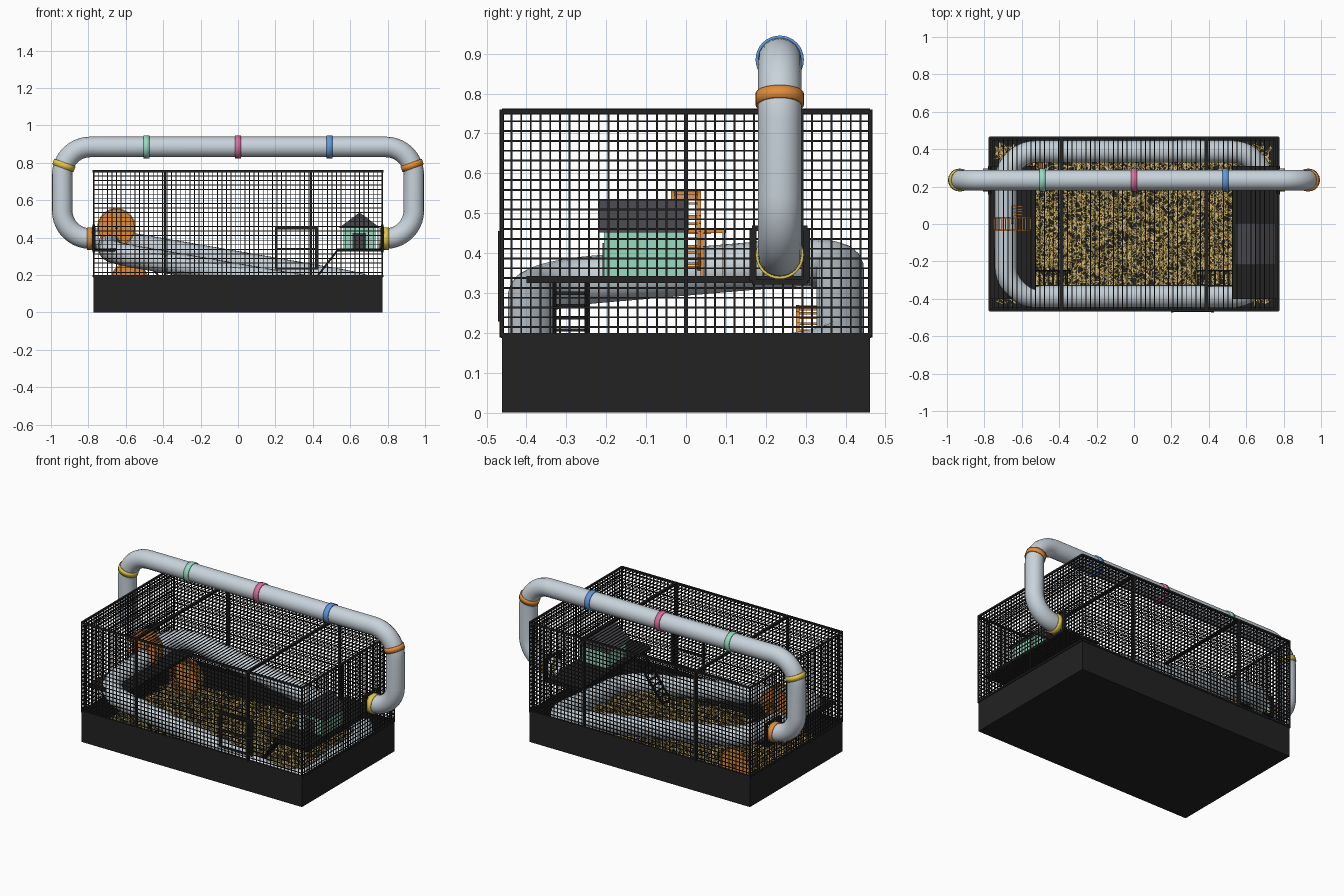
import bpy, bmesh, math, random
from mathutils import Vector, Matrix

if "Cube" in bpy.data.objects:
    bpy.data.objects.remove(bpy.data.objects["Cube"])
random.seed(4)


def material(name, rgb):
    m = bpy.data.materials.new(name)
    m.use_nodes = True
    m.diffuse_color = (*rgb, 1)
    m.node_tree.nodes["Principled BSDF"].inputs["Base Color"].default_value = (*rgb, 1)
    return m


BLACK = material("black plastic", (0.016, 0.016, 0.016))
ROOF = material("dark grey", (0.07, 0.07, 0.08))
TUBE = material("pale grey", (0.58, 0.65, 0.71))
ORANGE = material("orange", (0.78, 0.27, 0.04))
YELLOW = material("yellow", (0.78, 0.58, 0.07))
MINT = material("mint", (0.31, 0.72, 0.53))
PINK = material("pink", (0.72, 0.16, 0.34))
BLUE = material("blue", (0.11, 0.32, 0.75))
STRAW = material("straw", (0.66, 0.48, 0.15))


def finish(name, bm, mat, smooth=False):
    me = bpy.data.meshes.new(name)
    bm.to_mesh(me)
    bm.free()
    me.materials.append(mat)
    ob = bpy.data.objects.new(name, me)
    bpy.context.collection.objects.link(ob)
    if smooth:
        bpy.ops.object.select_all(action='DESELECT')
        ob.select_set(True)
        bpy.context.view_layer.objects.active = ob
        bpy.ops.object.shade_smooth_by_angle(angle=math.radians(40))
    return ob


def box(bm, lo, hi):
    lo, hi = Vector(lo), Vector(hi)
    m = Matrix.Translation((lo + hi) / 2) @ Matrix.Diagonal((*(hi - lo), 1))
    bmesh.ops.create_cube(bm, size=1, matrix=m)


def bar(bm, a, b, w):
    # square bar between two points
    a, b = Vector(a), Vector(b)
    d = b - a
    m = Matrix.Translation((a + b) / 2) @ d.to_track_quat('Z', 'Y').to_matrix().to_4x4()
    bmesh.ops.create_cube(bm, size=1, matrix=m @ Matrix.Diagonal((w, w, d.length, 1)))


def sweep(name, pts, r, mat, cyclic=False):
    # round tube along a path
    cu = bpy.data.curves.new(name, 'CURVE')
    cu.dimensions = '3D'
    cu.bevel_depth, cu.bevel_resolution = r, 6
    sp = cu.splines.new('POLY')
    sp.points.add(len(pts) - 1)
    for p, q in zip(sp.points, pts):
        p.co = (*q, 1)
    sp.use_cyclic_u = cyclic
    tmp = bpy.data.objects.new(name + "_path", cu)
    bpy.context.collection.objects.link(tmp)
    dg = bpy.context.evaluated_depsgraph_get()
    bm = bmesh.new()
    bm.from_mesh(bpy.data.meshes.new_from_object(tmp.evaluated_get(dg)))
    bpy.data.objects.remove(tmp)
    return finish(name, bm, mat, True)


def arc(cx, cy, r, a0, a1, n=10):
    steps = [math.radians(a0 + (a1 - a0) * i / n) for i in range(n + 1)]
    return [(cx + r * math.cos(a), cy + r * math.sin(a)) for a in steps]


X, Y, RIM, TOP = 0.772, 0.462, 0.19, 0.755

# open tray
bm = bmesh.new()
box(bm, (-X, -Y, 0), (X, Y, 0.02))
for s in (-1, 1):
    box(bm, (s * X - 0.008 * s - 0.008, -Y, 0), (s * X - 0.008 * s + 0.008, Y, RIM))
    box(bm, (-X, s * Y - 0.008 * s - 0.008, 0), (X, s * Y - 0.008 * s + 0.008, RIM))
finish("tray", bm, BLACK)

# loose straw bedding
bm = bmesh.new()
for i in range(6500):
    c = Vector((random.uniform(-0.73, 0.73), random.uniform(-0.42, 0.42), random.uniform(0.05, 0.09)))
    a = random.uniform(0, math.pi)
    d = Vector((math.cos(a), math.sin(a), random.uniform(-0.3, 0.3))) * 0.022
    w = Vector((-math.sin(a), math.cos(a), 0)) * 0.0035
    bm.faces.new([bm.verts.new(c + v) for v in (-d - w, d - w, d + w, w - d)])
finish("bedding", bm, STRAW)

# wire walls and roof bars
WIRE, PITCH = 0.0045, 0.0245
nx, ny, nz = round(2 * X / PITCH), round(2 * Y / PITCH), round((TOP - RIM) / PITCH)
xs = [-X + 2 * X * i / nx for i in range(nx + 1)]
ys = [-Y + 2 * Y * i / ny for i in range(ny + 1)]
zs = [RIM + (TOP - RIM) * i / nz for i in range(nz + 1)]
for s, front, side in ((-1, "front_wires", "right_wires"), (1, "back_wires", "left_wires")):
    bm = bmesh.new()
    for x in xs:
        bar(bm, (x, s * Y, RIM), (x, s * Y, TOP), WIRE)
    for z in zs:
        bar(bm, (-X, s * Y, z), (X, s * Y, z), WIRE)
    finish(front, bm, BLACK)
    bm = bmesh.new()
    for y in ys:
        bar(bm, (s * X, y, RIM), (s * X, y, TOP), WIRE)
    for z in zs:
        bar(bm, (s * X, -Y, z), (s * X, Y, z), WIRE)
    finish(side, bm, BLACK)
bm = bmesh.new()
for x in xs:
    bar(bm, (x, -Y, TOP), (x, Y, TOP), WIRE)
finish("roof_wires", bm, BLACK)

# cage frame: rails, corner posts and dividers
bm = bmesh.new()
for s in (-1, 1):
    for z in (RIM + 0.004, TOP):
        bar(bm, (-X, s * Y, z), (X, s * Y, z), 0.011)
        bar(bm, (s * X, -Y, z), (s * X, Y, z), 0.011)
    bar(bm, (s * X, 0, RIM), (s * X, 0, TOP), 0.009)
    bar(bm, (s * 0.39, -Y, TOP), (s * 0.39, Y, TOP), 0.015)
    for t in (-1, 1):
        bar(bm, (s * X, t * Y, RIM), (s * X, t * Y, TOP), 0.008)
        bar(bm, (s * 0.39, t * Y, RIM), (s * 0.39, t * Y, TOP), 0.012)
finish("cage_frame", bm, BLACK)

# front door
bm = bmesh.new()
for x in (0.205, 0.42):
    bar(bm, (x, -Y - 0.003, 0.23), (x, -Y - 0.003, 0.455), 0.014)
for z in (0.235, 0.34, 0.45):
    bar(bm, (0.2, -Y - 0.003, z), (0.425, -Y - 0.003, z), 0.012)
finish("front_door", bm, BLACK)

# platforms, ladders and tube brackets
for s, side in ((-1, "right"), (1, "left")):
    bm = bmesh.new()
    box(bm, (min(s * 0.525, s * X), -0.4, 0.325), (max(s * 0.525, s * X), 0.31, 0.342))
    finish(side + "_platform", bm, BLACK)
    bm = bmesh.new()
    foot, head = Vector((s * 0.34, 0, 0.085)), Vector((s * 0.53, 0, 0.33))
    rails = [Vector((0, y, 0)) for y in (-0.33, -0.25)]
    for r in rails:
        bar(bm, foot + r, head + r, 0.01)
    for i in range(9):
        p = foot.lerp(head, i / 8)
        bar(bm, p + rails[0], p + rails[1], 0.008)
    finish(side + "_ladder", bm, BLACK)
    bm = bmesh.new()
    for d in (-0.067, 0.067):
        bar(bm, (s * X, 0.235 + d, 0.33), (s * X, 0.235 + d, 0.46), 0.018)
        bar(bm, (s * X, 0.165, 0.395 + d), (s * X, 0.305, 0.395 + d), 0.014)
    finish(side + "_tube_bracket", bm, BLACK)

# outer tube bridging over the cage, with coloured collars
half = [(0.75, 0.395)] + arc(0.79, 0.545, 0.15, -90, 0) + arc(0.79, 0.735, 0.15, 0, 90)
path = [(-x, z) for x, z in half] + [(x, z) for x, z in reversed(half)]
sweep("outer_tube", [(x, 0.235, z) for x, z in path], 0.055, TUBE)


def collar(name, x, z, angle, mat):
    bm = bmesh.new()
    bmesh.ops.create_cone(bm, segments=32, radius1=0.0605, radius2=0.0605, depth=0.032,
                          matrix=Matrix.Translation((x, 0.235, z)) @
                          Matrix.Rotation(math.radians(angle), 4, 'Y'))
    bmesh.ops.delete(bm, geom=[f for f in bm.faces if len(f.verts) > 4], context='FACES')
    ob = finish(name, bm, mat, True)
    mod = ob.modifiers.new("thickness", 'SOLIDIFY')
    mod.thickness = 0.007


for name, x, mat in (("mint", -0.49, MINT), ("pink", 0, PINK), ("blue", 0.49, BLUE)):
    collar(name + "_collar", x, 0.885, 90, mat)
for s, low, high in ((-1, ORANGE, YELLOW), (1, YELLOW, ORANGE)):
    side = "left" if s > 0 else "right"
    collar(side + "_entry_collar", s * 0.79, 0.395, 90, low)
    collar(side + "_bend_collar", s * 0.931, 0.786, -20 * s, high)

# sloping tunnel loop inside the cage
R = 0.16
loop = []
for sx, sy, a in ((1, 1, 0), (-1, 1, 90), (-1, -1, 180), (1, -1, 270)):
    loop += arc(sx * (0.685 - R), sy * (0.387 - R), R, a, a + 90)
sweep("tunnel_loop", [(x, y, 0.235 - 0.173 * x + 0.085 * y) for x, y in loop], 0.06, TUBE, True)


# running wheels
def wheel(name, x, y, z, r=0.098, w=0.033):
    bm = bmesh.new()
    n = 32
    rim = [Vector((x + r * math.cos(i * math.tau / n), y, z + r * math.sin(i * math.tau / n))) for i in range(n)]
    side = Vector((0, w, 0))
    for i, p in enumerate(rim):
        for v in (side, -side):
            bar(bm, p + v, rim[(i + 1) % n] + v, 0.008)
        bar(bm, p - side, p + side, 0.006)
    bmesh.ops.create_cone(bm, cap_ends=True, segments=n, radius1=r, radius2=r, depth=0.004,
                          matrix=Matrix.Translation((x, y + w, z)) @ Matrix.Rotation(math.pi / 2, 4, 'X'))
    bar(bm, (x, y, z), (x, y + w + 0.03, z), 0.015)
    finish(name, bm, ORANGE)


wheel("upper_wheel", -0.65, 0, 0.455)
wheel("lower_wheel", -0.58, 0.31, 0.168, w=0.03)
bm = bmesh.new()
for x in (-0.65, -0.6):
    bar(bm, (x, 0.095, 0.34), (x, 0.095, 0.455), 0.008)
    bar(bm, (x, 0.035, 0.455), (x, 0.1, 0.455), 0.008)
    bar(bm, (x, 0.04, 0.34), (x, 0.04, 0.455), 0.008)
for y in (0.05, 0.065, 0.08, 0.095):
    bar(bm, (-0.65, y, 0.455), (-0.6, y, 0.455), 0.008)
finish("wheel_stand", bm, ORANGE)

# little house
bm = bmesh.new()
box(bm, (0.565, -0.205, 0.342), (0.735, -0.005, 0.458))
finish("house_walls", bm, MINT)
bm = bmesh.new()
box(bm, (0.612, -0.209, 0.342), (0.685, -0.203, 0.425))
finish("house_doorway", bm, ROOF)
bm = bmesh.new()
gable = bm.faces.new([bm.verts.new((x, -0.218, z)) for x, z in ((0.54, 0.452), (0.76, 0.452), (0.65, 0.535))])
ext = bmesh.ops.extrude_face_region(bm, geom=[gable])
bmesh.ops.translate(bm, verts=[v for v in ext["geom"] if isinstance(v, bmesh.types.BMVert)], vec=(0, 0.224, 0))
bmesh.ops.recalc_face_normals(bm, faces=bm.faces)
finish("house_roof", bm, ROOF)
